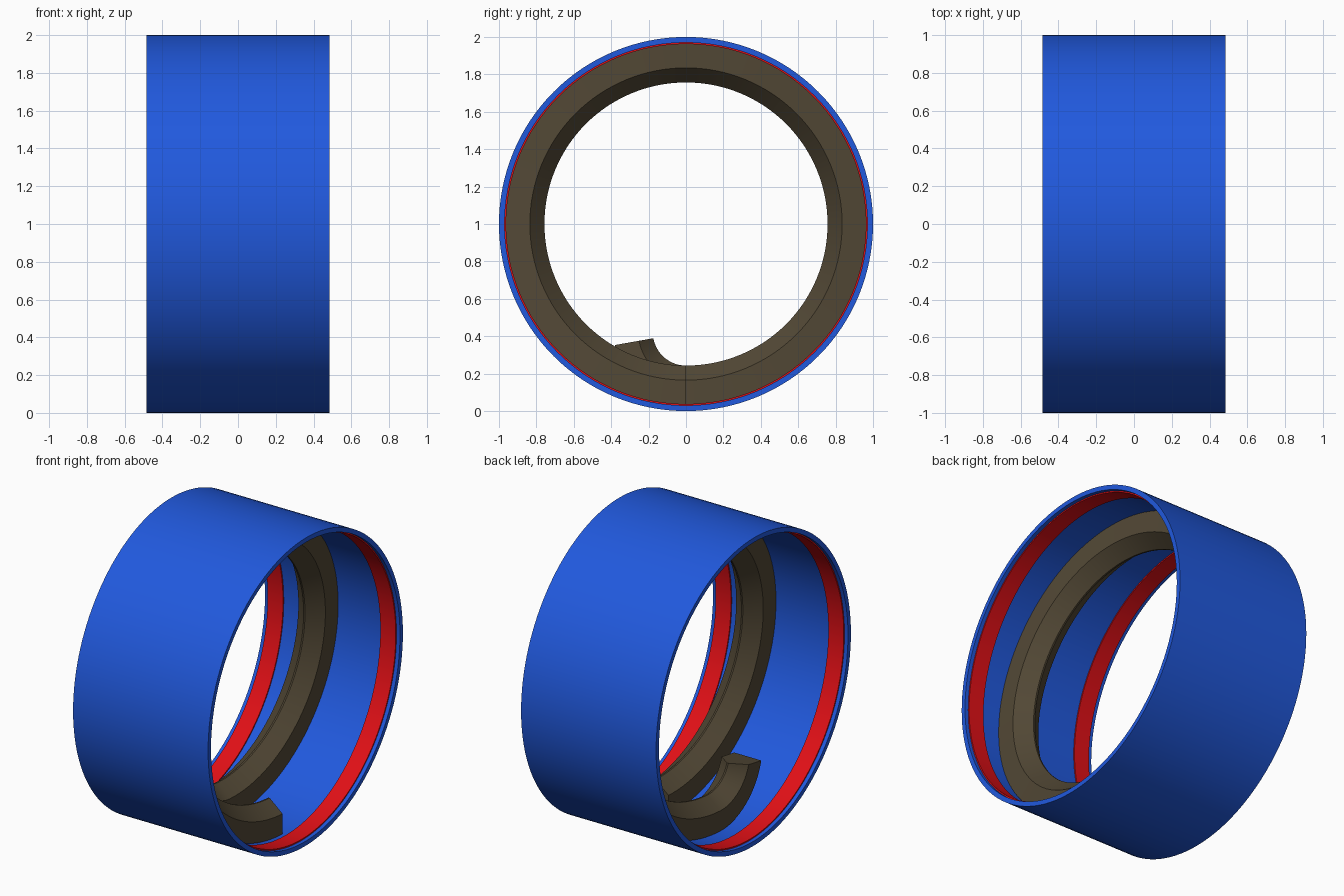
import bpy, bmesh
from math import sin, cos, pi, radians

if "Cube" in bpy.data.objects:
    bpy.data.objects.remove(bpy.data.objects["Cube"])

SEG = 128


def material(name, color):
    m = bpy.data.materials.new(name)
    m.diffuse_color = (*color, 1)
    m.use_nodes = True
    m.node_tree.nodes["Principled BSDF"].inputs["Base Color"].default_value = m.diffuse_color
    return m


def sweep(name, sections, mat, closed):
    """Skin a list of matching cross-sections into one solid."""
    bm = bmesh.new()
    loops = [[bm.verts.new(p) for p in sec] for sec in sections]
    n = len(loops[0])
    pairs = list(zip(loops, loops[1:]))
    if closed:
        pairs.append((loops[-1], loops[0]))
    for a, b in pairs:
        for i in range(n):
            j = (i + 1) % n
            bm.faces.new((a[i], a[j], b[j], b[i]))
    if not closed:
        bm.faces.new(loops[0])
        bm.faces.new(loops[-1])
    bmesh.ops.recalc_face_normals(bm, faces=bm.faces)
    me = bpy.data.meshes.new(name)
    bm.to_mesh(me)
    bm.free()
    ob = bpy.data.objects.new(name, me)
    bpy.context.collection.objects.link(ob)
    me.materials.append(mat)
    bpy.ops.object.select_all(action='DESELECT')
    ob.select_set(True)
    bpy.context.view_layer.objects.active = ob
    bpy.ops.object.shade_smooth_by_angle(angle=radians(25))
    return ob


def section(profile, angle, x=0.0, inset=0.0):
    """Place an (x, radius) profile at an angle measured from the bottom.
    inset tightens the radius while keeping the bottom point in place."""
    return [(x + px, -(r - inset) * sin(angle), 1 - inset - (r - inset) * cos(angle))
            for px, r in profile]


def ring(name, x0, x1, r_in, r_out, mat):
    profile = [(x0, r_in), (x1, r_in), (x1, r_out), (x0, r_out)]
    return sweep(name, [section(profile, 2 * pi * i / SEG) for i in range(SEG)], mat, True)


blue = material("blue", (0.015, 0.1, 0.73))
red = material("red", (0.75, 0.005, 0.008))
brown = material("brown", (0.085, 0.065, 0.036))

# outer tube
ring("outer_tube", -0.485, 0.485, 0.97, 1.0, blue)

# red bands just inside both openings
for side, label in ((1, "right"), (-1, "left")):
    a, b = sorted((side * 0.35, side * 0.46))
    ring(label + "_band", a, b, 0.962, 0.972, red)

# spiral rail: one full turn, then a tighter tail that lifts off the wall
rail = [(-0.097, 0.967), (0.097, 0.967), (0.097, 0.835), (0.005, 0.757), (-0.005, 0.757), (-0.097, 0.835)]
START_X, END_X, TAIL_X = 0.223, -0.15, -0.177
path = [section(rail, 2 * pi * i / SEG, START_X + (END_X - START_X) * i / SEG)
        for i in range(SEG + 1)]
TAIL = 24
path += [section(rail, radians(80) * i / TAIL, END_X + (TAIL_X - END_X) * i / TAIL, 0.58)
         for i in range(1, TAIL + 1)]
sweep("spiral_rail", path, brown, False)
